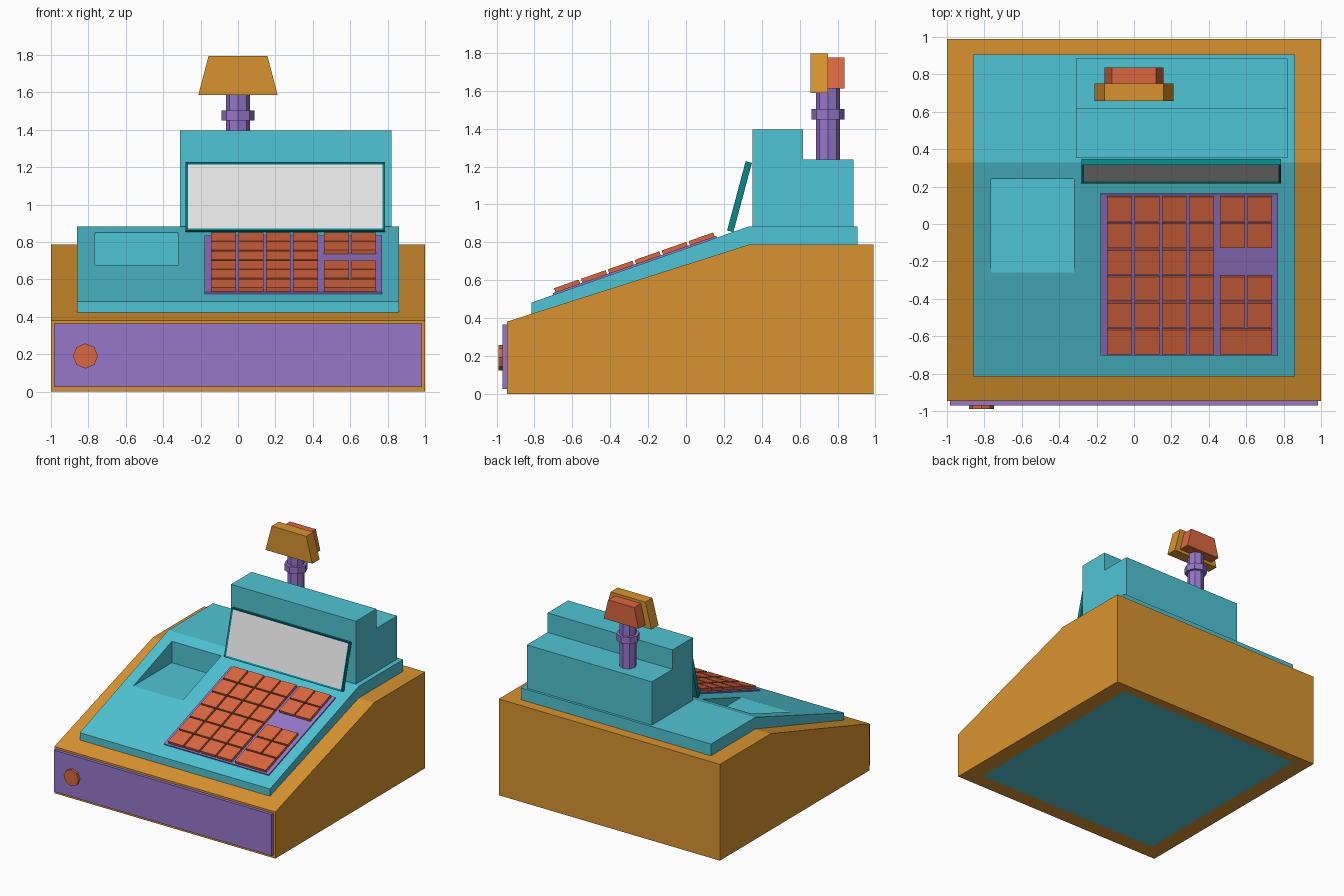
import bpy, bmesh, math
from mathutils import Matrix, Vector

if "Cube" in bpy.data.objects:
    bpy.data.objects.remove(bpy.data.objects["Cube"])


def lin(c):
    c /= 255
    return c / 12.92 if c <= 0.04045 else ((c + 0.055) / 1.055) ** 2.4


def material(name, r, g, b):
    m = bpy.data.materials.new(name)
    m.diffuse_color = (lin(r), lin(g), lin(b), 1)
    m.use_nodes = True
    m.node_tree.nodes["Principled BSDF"].inputs["Base Color"].default_value = m.diffuse_color
    return m


ORANGE = material("orange", 217, 148, 47)
TEAL = material("teal", 80, 197, 213)
PURPLE = material("purple", 149, 119, 202)
RED = material("red orange", 219, 103, 63)
DARK = material("dark teal", 8, 136, 140)
GREY = material("light grey", 229, 229, 229)


def finish(name, bm, *mats):
    bmesh.ops.recalc_face_normals(bm, faces=bm.faces)
    me = bpy.data.meshes.new(name)
    bm.to_mesh(me)
    bm.free()
    for m in mats:
        me.materials.append(m)
    ob = bpy.data.objects.new(name, me)
    bpy.context.collection.objects.link(ob)
    return ob


def prism(name, pts, lo, hi, axis, mat):
    """Profile extruded along x (pts are y,z) or along y (pts are x,z)."""
    bm = bmesh.new()
    place = (lambda p, t: (t, p[0], p[1])) if axis == "x" else (lambda p, t: (p[0], t, p[1]))
    a = [bm.verts.new(place(p, lo)) for p in pts]
    b = [bm.verts.new(place(p, hi)) for p in pts]
    n = len(pts)
    bm.faces.new(a)
    bm.faces.new(b[::-1])
    for i in range(n):
        bm.faces.new((a[i], b[i], b[(i + 1) % n], a[(i + 1) % n]))
    return finish(name, bm, mat)


def add_box(bm, x0, x1, y0, y1, z0, z1, mtx=Matrix()):
    size = Matrix.Diagonal((x1 - x0, y1 - y0, z1 - z0, 1))
    mid = Matrix.Translation(((x0 + x1) / 2, (y0 + y1) / 2, (z0 + z1) / 2))
    bmesh.ops.create_cube(bm, size=1, matrix=mtx @ mid @ size)


def box(name, mat, *dims, mtx=Matrix()):
    bm = bmesh.new()
    add_box(bm, *dims, mtx=mtx)
    return finish(name, bm, mat)


def octagon(name, mat, r, depth, mtx):
    bm = bmesh.new()
    bmesh.ops.create_cone(bm, cap_ends=True, segments=8, radius1=r, radius2=r, depth=depth, matrix=mtx)
    return finish(name, bm, mat)


def cut(ob, cutter):
    cutter.hide_render = True
    cutter.hide_set(True)
    mod = ob.modifiers.new("cut", "BOOLEAN")
    mod.operation = "DIFFERENCE"
    mod.solver = "EXACT"
    mod.object = cutter


# Orange housing, a frame around the teal deck
housing = prism("housing", [(-0.945, 0), (0.99, 0), (0.99, 0.787), (0.33, 0.787), (-0.945, 0.381)],
                -1, 1, "x", ORANGE)
cut(housing, box("housing_cutter", ORANGE, -0.86, 0.86, -0.815, 0.905, -1, 2))

# Teal deck with a wedge shaped coin tray
Y0, Z0, Y1, Z1 = -0.815, 0.482, 0.33, 0.883
slope = (Z1 - Z0) / (Y1 - Y0)
deck = prism("deck", [(Y0, 0), (0.905, 0), (0.905, Z1), (Y1, Z1), (Y0, Z0)], -0.86, 0.86, "x", TEAL)
floor = Z0 + slope * (-0.26 - Y0)
cut(deck, prism("tray_cutter", [(-0.26, floor), (0.24, floor), (0.24, 1.1), (-0.26, 1.1)],
                -0.765, -0.32, "x", TEAL))

# Stepped tower
prism("tower", [(0.352, 0.87), (0.885, 0.87), (0.885, 1.237), (0.617, 1.237), (0.617, 1.396), (0.352, 1.396)],
      -0.31, 0.82, "x", TEAL)

# Tilted screen: framed plate with an inset front
tilt = Matrix.Translation((0, 0.217, 0.862)) @ Matrix.Rotation(-math.radians(15), 4, "X")
bm = bmesh.new()
add_box(bm, -0.28, 0.785, 0, 0.034, 0, 0.379)
front = min(bm.faces, key=lambda f: f.calc_center_median().y)
bmesh.ops.inset_region(bm, faces=[front], thickness=0.018)
bmesh.ops.translate(bm, verts=front.verts, vec=(0, 0.008, 0))
front.material_index = 1
bm.transform(tilt)
finish("screen", bm, DARK, GREY)

# Keypad plate and keys on the slope
ang = math.atan(slope)
on_slope = Matrix.Translation((0, Y0, Z0)) @ Matrix.Rotation(ang, 4, "X")


def along(y):
    return (y - Y0) / math.cos(ang)


box("keypad_plate", PURPLE, -0.178, 0.77, along(-0.7), along(0.163), -0.005, 0.01, mtx=on_slope)
bm = bmesh.new()
columns = [(-0.145, -0.012), (0.002, 0.135), (0.149, 0.282), (0.295, 0.428), (0.46, 0.593), (0.606, 0.738)]
for row in range(6):
    top = 0.154 - 0.142 * row
    cols = columns
    if row == 2:
        cols = columns[:4]
    elif row == 5:
        cols = columns[:4] + [(0.46, 0.738)]
    for x0, x1 in cols:
        add_box(bm, x0, x1, along(top - 0.13), along(top), 0.005, 0.032, mtx=on_slope)
finish("keys", bm, RED)

# Cash drawer front and knob
box("drawer", PURPLE, -0.983, 0.983, -0.97, -0.94, 0.026, 0.365)
octagon("drawer_knob", RED, 0.067, 0.03,
        Matrix.Translation((-0.816, -0.975, 0.191)) @ Matrix.Rotation(math.pi / 2, 4, "X"))

# Customer display on its pole
octagon("pole", PURPLE, 0.064, 0.395, Matrix.Translation((0, 0.75, 1.4275)))
octagon("pole_collar", PURPLE, 0.087, 0.054, Matrix.Translation((0, 0.75, 1.476)))
prism("display_front", [(-0.212, 1.587), (0.212, 1.587), (0.157, 1.796), (-0.157, 1.796)],
      0.658, 0.75, "y", ORANGE)
prism("display_back", [(-0.158, 1.612), (0.158, 1.612), (0.117, 1.775), (-0.117, 1.775)],
      0.75, 0.838, "y", RED)
